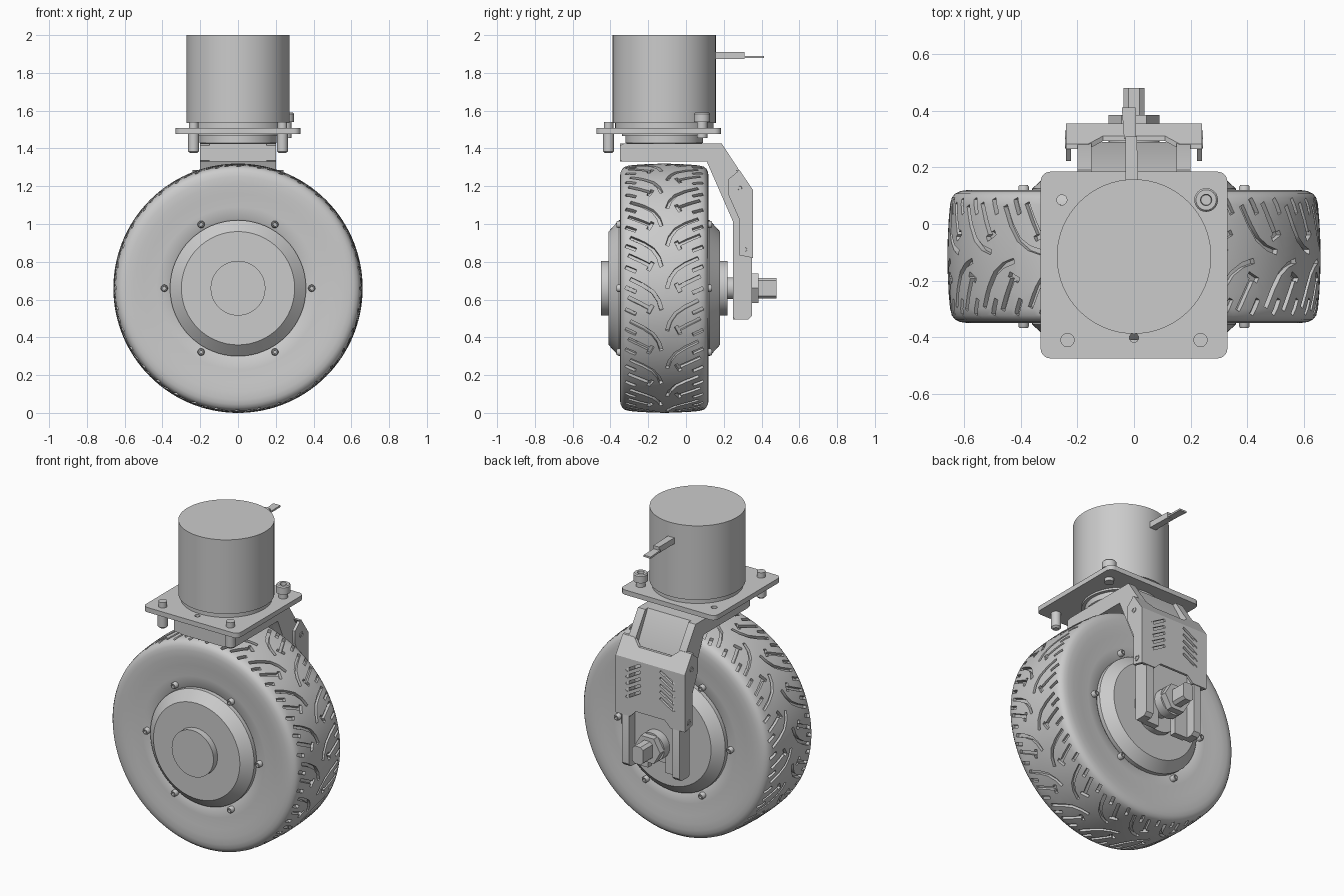
import bpy, bmesh, math
from math import sin, cos, pi

if "Cube" in bpy.data.objects:
    bpy.data.objects.remove(bpy.data.objects["Cube"])

CY, CZ, R = -0.115, 0.66, 0.66   # wheel centre and radius


def make(name, verts, faces, recalc=True):
    me = bpy.data.meshes.new(name)
    me.from_pydata(verts, [], faces)
    bm = bmesh.new()
    bm.from_mesh(me)
    if recalc:
        bmesh.ops.recalc_face_normals(bm, faces=bm.faces)
    if bm.calc_volume(signed=True) < 0:
        bmesh.ops.reverse_faces(bm, faces=bm.faces)
    bm.to_mesh(me)
    bm.free()
    ob = bpy.data.objects.new(name, me)
    bpy.context.collection.objects.link(ob)
    smooth(ob)
    return ob


def smooth(ob, angle=35):
    bpy.ops.object.select_all(action='DESELECT')
    ob.select_set(True)
    bpy.context.view_layer.objects.active = ob
    bpy.ops.object.shade_smooth_by_angle(angle=math.radians(angle))


def lathe(name, prof, axis='z', c=(0, 0, 0), n=48, ring=False):
    """Revolve (radius, height) points; ring closes the profile on itself."""
    verts, faces, m = [], [], len(prof)
    for i in range(n):
        a = 2 * pi * i / n
        for r, h in prof:
            p = (r * cos(a), r * sin(a), h) if axis == 'z' else (r * cos(a), h, r * sin(a))
            verts.append([p[k] + c[k] for k in range(3)])
    for i in range(n):
        j = (i + 1) % n
        for k in range(m if ring else m - 1):
            l = (k + 1) % m
            faces.append((i * m + k, j * m + k, j * m + l, i * m + l))
    if not ring:
        faces += [[i * m for i in range(n)], [i * m + m - 1 for i in range(n)]]
    return make(name, verts, faces)


def cyl(name, r, h0, h1, axis='z', c=(0, 0, 0), n=32):
    return lathe(name, [(r, h0), (r, h1)], axis, c, n)


def prism(name, pts, axis, a, b):
    """Extrude a 2D outline along an axis from a to b."""
    put = {'x': lambda p, t: (t, p[0], p[1]), 'y': lambda p, t: (p[0], t, p[1]),
           'z': lambda p, t: (p[0], p[1], t)}[axis]
    n = len(pts)
    verts = [put(p, t) for t in (a, b) for p in pts]
    faces = [list(range(n)), list(range(n, 2 * n))]
    faces += [(i, (i + 1) % n, n + (i + 1) % n, n + i) for i in range(n)]
    return make(name, verts, faces)


def rounded(x0, x1, y0, y1, r, n=6):
    out = []
    for cx, cy, s in ((x1 - r, y1 - r, 0), (x0 + r, y1 - r, 1), (x0 + r, y0 + r, 2), (x1 - r, y0 + r, 3)):
        out += [(cx + r * cos((s + k / n) * pi / 2), cy + r * sin((s + k / n) * pi / 2)) for k in range(n + 1)]
    return out


def cut(ob, *cutters):
    for c in cutters:
        c.hide_render = True
        m = ob.modifiers.new('cut', 'BOOLEAN')
        m.operation, m.solver, m.object = 'DIFFERENCE', 'EXACT', c
    dg = bpy.context.evaluated_depsgraph_get()
    me = bpy.data.meshes.new_from_object(ob.evaluated_get(dg))
    ob.modifiers.clear()
    ob.data = me
    for c in cutters:
        bpy.data.objects.remove(c)
    smooth(ob)


# Tyre: closed revolved section
half = [(0.34, 0.2), (0.37, 0.222), (0.43, 0.224), (0.5, 0.23), (0.55, 0.235), (0.59, 0.235), (0.615, 0.231),
        (0.633, 0.222), (0.644, 0.208), (0.65, 0.185), (0.655, 0.13), (0.658, 0.07)]
prof = half + [(0.66, 0)] + [(r, -u) for r, u in reversed(half)]
tyre = lathe('tyre', prof, 'y', (0, CY, CZ), 120, ring=True)


def tyre_r(u):
    u = abs(u)
    pts = [(0, 0.66)] + [(w, r) for r, w in reversed(half[6:])]
    for (a, ra), (b, rb) in zip(pts, pts[1:]):
        if u <= b:
            return ra + (rb - ra) * (u - a) / (b - a)
    return pts[-1][1]


# Tread grooves: ribbons in (across, along) space wrapped round the tyre
def grooves(name, paths, width, reps=18):
    verts, faces = [], []
    pitch = 2 * pi * R / reps
    for i in range(reps):
        for side in (1, -1):
            for path in paths:
                base, n = len(verts), len(path)
                for k, (u, s) in enumerate(path):
                    p, q = path[max(k - 1, 0)], path[min(k + 1, n - 1)]
                    du, ds = q[0] - p[0], q[1] - p[1]
                    l = math.hypot(du, ds)
                    for e, top in ((1, 0), (-1, 0), (-1, 1), (1, 1)):
                        uu = u - e * ds / l * width / 2
                        a = (s + e * du / l * width / 2 + (i + (0.5 if side < 0 else 0)) * pitch) / R
                        r = 0.69 if top else tyre_r(uu) - 0.02
                        verts.append((r * cos(a), CY + side * uu, CZ + r * sin(a)))
                new = [tuple(base + j for j in (3, 2, 1, 0)), tuple(base + 4 * n - 4 + j for j in range(4))]
                for k in range(n - 1):
                    o = base + 4 * k
                    new += [(o + j, o + (j + 1) % 4, o + 4 + (j + 1) % 4, o + 4 + j) for j in range(4)]
                faces += [f[::side] for f in new]
    return make(name, verts, faces, recalc=False)


g1 = grooves('groove_cutter', [[(.015, 0), (.03, .05), (.06, .095), (.11, .13), (.18, .165)],
                               [(.07, .003), (.12, .03), (.19, .065)],
                               [(.15, .095), (.205, .12)], [(.15, -.025), (.205, .0)]], 0.019)
g2 = grooves('groove_head_cutter', [[(.062, .025), (.085, -.02)]], 0.02)
cut(tyre, g1, g2)

# Hub, boss and hub screws on both sides
lathe('hub', [(.30, -.295), (.36, -.24), (.36, .24), (.30, .295)], 'y', (0, CY, CZ), 64)
cyl('hub_boss', .145, -.335, .335, 'y', (0, CY, CZ), 48)
for i in range(6):
    x, z = .39 * cos(i * pi / 3), CZ + .39 * sin(i * pi / 3)
    for s in (1, -1):
        lathe('hub_screw', [(.019, s * .2), (.019, s * .246), (.015, s * .252), (.010, s * .252), (.009, s * .24)],
              'y', (x, CY, z), 16)

# Axle with flats, washer and nut
cyl('axle_shaft', .058, .2, .30, 'y', (0, 0, CZ))
prism('axle_end', [(.037, CZ - .04), (.037, CZ + .04), (.02, CZ + .055), (-.02, CZ + .055),
                   (-.037, CZ + .04), (-.037, CZ - .04), (-.02, CZ - .055), (.02, CZ - .055)], 'y', .28, .48)
cyl('axle_washer', .09, .285, .345, 'y', (0, 0, CZ))
cyl('axle_nut', .09, .345, .385, 'y', (0, 0, CZ), 6)

# Fork: two cheeks, thinner web between them with an axle slot
cheek = [(-.35, 1.335), (-.33, 1.33), (.11, 1.33), (.25, 1.01), (.25, .505), (.26, .495), (.33, .495),
         (.35, .515), (.35, 1.18), (.19, 1.425), (-.33, 1.425), (-.35, 1.415)]
for s in (1, -1):
    prism('fork_cheek', cheek, 'x', s * .15, s * .2)
prism('fork_top', [(-.35, 1.33), (.11, 1.33), (.25, 1.01), (.29, 1.01), (.29, 1.19), (.165, 1.425), (-.35, 1.425)],
      'x', -.15, .15)
prism('fork_web', [(-.15, .495), (-.06, .495), (-.06, CZ), (-.03, CZ + .055), (.03, CZ + .055), (.06, CZ),
                   (.06, .495), (.15, .495), (.15, 1.01), (-.15, 1.01)], 'y', .25, .29)

# Guard cover over the fork: slotted back face, sloped top, side flanges
back = prism('guard_back', [(-.24, .82), (-.14, .82), (-.1, .86), (.1, .86), (.14, .82), (.24, .82),
                            (.24, 1.18), (-.24, 1.18)], 'y', .34, .355)
slots = []
for s in (1, -1):
    for i in range(5):
        z = .955 + .042 * i
        slots.append(prism('slot_cutter', [(s * .065, z + .028), (s * .072, z + .042), (s * .165, z - .01),
                                           (s * .172, z - .02), (s * .158, z - .026)], 'y', .3, .4))
cut(back, *slots)
slope = prism('guard_slope', [(-.24, 1.18), (.24, 1.18), (.24, 1.285), (.16, 1.285), (.11, 1.245), (-.11, 1.245),
                              (-.16, 1.285), (-.24, 1.285)], 'y', .337, .355)
for v in slope.data.vertices:
    v.co.y -= (v.co.z - 1.18) * .68
for s in (1, -1):
    prism('guard_flange', [(.222, 1.235), (.282, 1.285), (.355, 1.18), (.355, .82), (.28, .835), (.28, 1.03),
                           (.222, 1.16)], 'x', s * .222, s * .24)
    for y, z in ((.285, 1.19), (.312, .865)):
        ob = lathe('guard_screw', [(.018, -.04), (.018, .006), (.011, .006), (.01, .001)], 'z', n=16)
        ob.rotation_euler = (0, s * pi / 2, 0)
        ob.location = (s * .238, y, z)

# Swivel bearing and motor
lathe('swivel_bearing', [(.17, 1.41), (.205, 1.43), (.205, 1.465), (.225, 1.465), (.225, 1.48)], 'z', (0, CY, 0), 64)
lathe('motor', [(.26, 1.5), (.26, 1.535), (.273, 1.535), (.273, 2.0)], 'z', (0, CY, 0), 64)

# Mounting plate with holes
plate = prism('mounting_plate', rounded(-.33, .33, -.475, .185, .035), 'z', 1.477, 1.507)
cut(plate, cyl('hole_cutter', .018, 1.4, 1.6, 'z', (-.255, .085, 0), 20),
    cyl('hole_cutter', .016, 1.4, 1.6, 'z', (0, -.402, 0), 20))

# Front pins and the rear cap bolt
for s in (1, -1):
    lathe('mount_pin', [(.018, 1.375), (.029, 1.385), (.029, 1.48), (.025, 1.48), (.025, 1.54)],
          'z', (s * .235, -.41, 0), 24)
lathe('cap_bolt', [(.028, 1.455), (.028, 1.54), (.042, 1.54), (.042, 1.583), (.036, 1.59), (.02, 1.59), (.018, 1.565)],
      'z', (.255, .085, 0), 24)

# Cable leaving the motor
prism('cable_sleeve', [(-.03, .14), (.015, .14), (.01, .31), (-.03, .31)], 'z', 1.873, 1.91)
prism('cable_tip', [(-.035, .3), (.008, .3), (.006, .412), (-.043, .412)], 'z', 1.879, 1.89)
